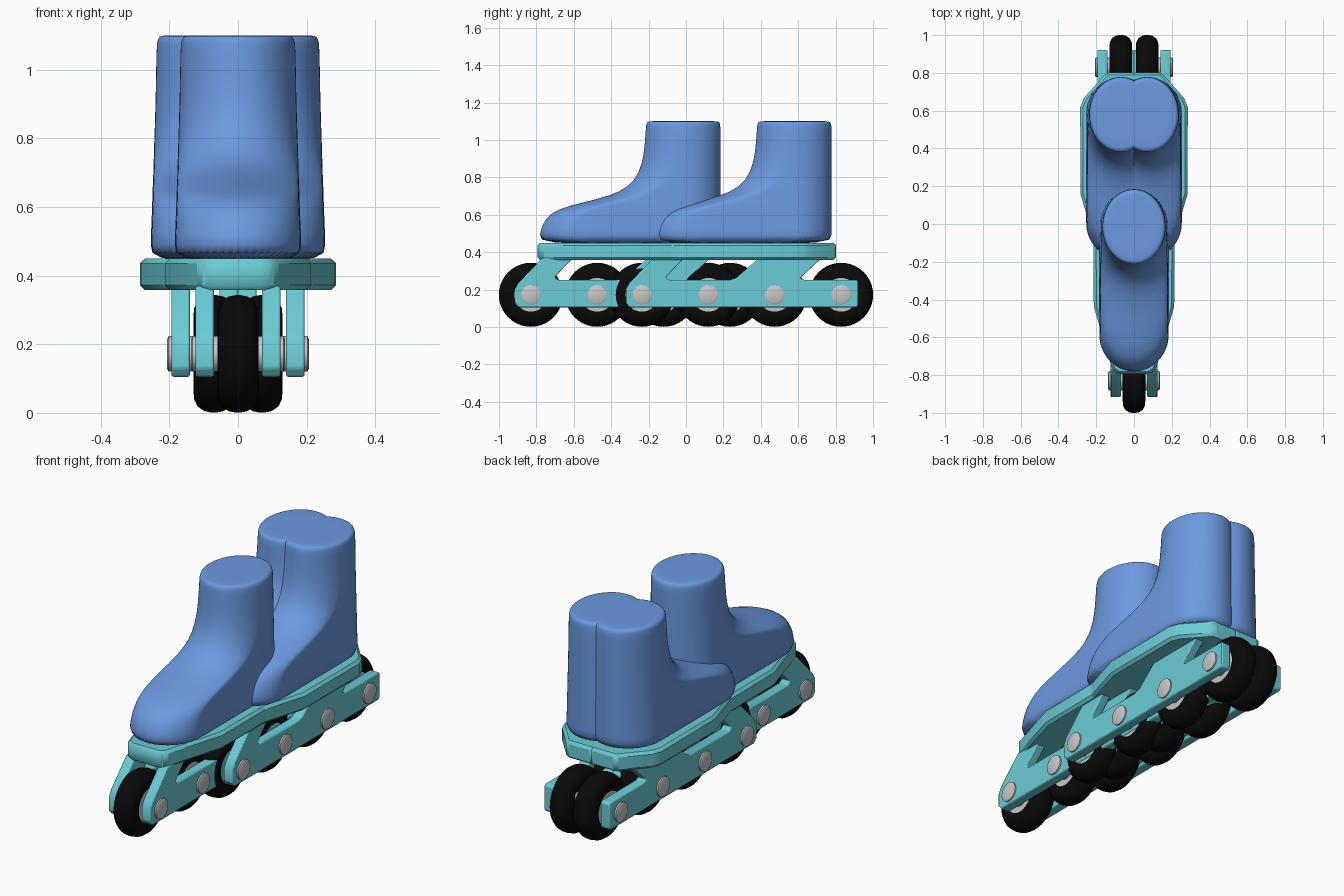
import bpy, bmesh
from math import sin, cos, pi, radians
from mathutils import Vector

if "Cube" in bpy.data.objects:
    bpy.data.objects.remove(bpy.data.objects["Cube"])


def material(name, rgb):
    m = bpy.data.materials.new(name)
    m.use_nodes = True
    m.diffuse_color = (*rgb, 1)
    m.node_tree.nodes["Principled BSDF"].inputs["Base Color"].default_value = (*rgb, 1)
    return m


BLUE = material("boot blue", (0.147, 0.319, 0.745))
TEAL = material("frame teal", (0.145, 0.6, 0.67))
BLACK = material("wheel black", (0.003, 0.003, 0.003))
GREY = material("axle grey", (0.58, 0.57, 0.57))


def finish(bm, name, mat, loc, bevel=0, segments=1, angle=35):
    bmesh.ops.recalc_face_normals(bm, faces=bm.faces)
    mesh = bpy.data.meshes.new(name)
    bm.to_mesh(mesh)
    bm.free()
    mesh.materials.append(mat)
    obj = bpy.data.objects.new(name, mesh)
    obj.location = loc
    bpy.context.collection.objects.link(obj)
    if bevel:
        mod = obj.modifiers.new("Bevel", "BEVEL")
        mod.width, mod.segments = bevel, segments
    bpy.ops.object.select_all(action="DESELECT")
    obj.select_set(True)
    bpy.context.view_layer.objects.active = obj
    bpy.ops.object.shade_smooth_by_angle(angle=radians(angle))
    return obj


def loft(rings, closed_ends=True):
    bm = bmesh.new()
    loops = [[bm.verts.new(p) for p in ring] for ring in rings]
    n = len(loops[0])
    for a, b in zip(loops, loops[1:]):
        for i in range(n):
            j = (i + 1) % n
            bm.faces.new((a[i], a[j], b[j], b[i]))
    if closed_ends:
        bm.faces.new(loops[0])
        bm.faces.new(loops[-1])
    return bm


def lathe_x(profile, n=40):
    # profile of (x, radius) spun about the x axis
    return loft([[(x, r * cos(2 * pi * i / n), r * sin(2 * pi * i / n))
                  for i in range(n)] for x, r in profile])


# Boot: height, toe position, half width, inset at the rim
BOOT = [(0.44, -0.488, 0.186, 0), (0.49, -0.486, 0.185, 0), (0.55, -0.472, 0.183, 0),
        (0.595, -0.438, 0.181, 0), (0.63, -0.39, 0.18, 0), (0.662, -0.27, 0.179, 0),
        (0.70, -0.11, 0.177, 0), (0.75, -0.005, 0.176, 0), (0.83, 0.05, 0.173, 0),
        (0.93, 0.074, 0.170, 0), (1.07, 0.082, 0.168, 0), (1.09, 0.082, 0.168, 0.003),
        (1.1, 0.082, 0.168, 0.014), (1.1, 0.082, 0.168, 0.03)]
HEEL, ROUND = 0.482, 0.2


def boot_ring(z, toe, width, inset, n=48):
    ring = []
    for i in range(n):
        a = 2 * pi * (i + 0.5) / n
        centre = HEEL - ROUND if sin(a) > 0 else toe + ROUND
        ring.append(((width - inset) * cos(a), centre + (ROUND - inset) * sin(a), z))
    return ring


# Sole half outline (x, y), mirrored to make the whole
SOLE = [(0.08, -0.497), (0.115, -0.475), (0.213, -0.14), (0.215, 0.32),
        (0.195, 0.37), (0.075, 0.505)]

# Side frame outline (y, z): low rail with two slanted struts
FRAME = [(-0.6, 0.105), (0.615, 0.105), (0.625, 0.115), (0.625, 0.245), (0.615, 0.252),
         (0.33, 0.252), (0.315, 0.262), (0.43, 0.37), (0.095, 0.37), (-0.03, 0.262),
         (-0.06, 0.252), (-0.39, 0.252), (-0.405, 0.267), (-0.305, 0.37),
         (-0.47, 0.37), (-0.6, 0.235), (-0.62, 0.2), (-0.62, 0.13)]

# Tyre, hub and axle profiles: one half (x, radius), mirrored
TYRE = [(0.057, 0.09), (0.06, 0.105), (0.058, 0.132), (0.048, 0.153),
        (0.028, 0.167), (0.008, 0.171)]
HUB = [(0.05, 0.095)]
AXLE = [(0.137, 0.042), (0.132, 0.052)]
AXLE_Z = 0.172


def both_sides(half):
    return half + [(-x, r) for x, r in reversed(half)]


def build_skate(prefix, x, y):
    base = Vector((x, y, 0))

    boot = finish(loft([boot_ring(*row) for row in BOOT]), prefix + "_boot", BLUE, base, angle=60)
    sub = boot.modifiers.new("Smooth", "SUBSURF")
    sub.levels = sub.render_levels = 1

    outline = both_sides(SOLE)
    bm = loft([[(px, py, z) for px, py in outline] for z in (0.358, 0.45)])
    finish(bm, prefix + "_sole", TEAL, base, bevel=0.014)

    for side, name in ((1, "left"), (-1, "right")):
        bm = loft([[(side * 0.097 + d, py, z) for py, z in FRAME] for d in (-0.027, 0.027)])
        finish(bm, f"{prefix}_{name}_frame", TEAL, base, bevel=0.01, segments=2)

    for i in range(4):
        centre = base + Vector((0, (i - 1.5) * 0.355, AXLE_Z))
        for part, profile, mat in (("tyre", TYRE, BLACK), ("hub", HUB, GREY), ("axle", AXLE, GREY)):
            bm = lathe_x(both_sides(profile))
            if part == "tyre":
                # open the tyre sides so the hub shows
                caps = [f for f in bm.faces if len(f.verts) > 4]
                bmesh.ops.delete(bm, geom=caps, context="FACES_ONLY")
            finish(bm, f"{prefix}_{part}_{i + 1}", mat, centre)


# One skate in front, a close pair behind
build_skate("front", 0, -0.297)
build_skate("rear_left", 0.07, 0.297)
build_skate("rear_right", -0.07, 0.297)
